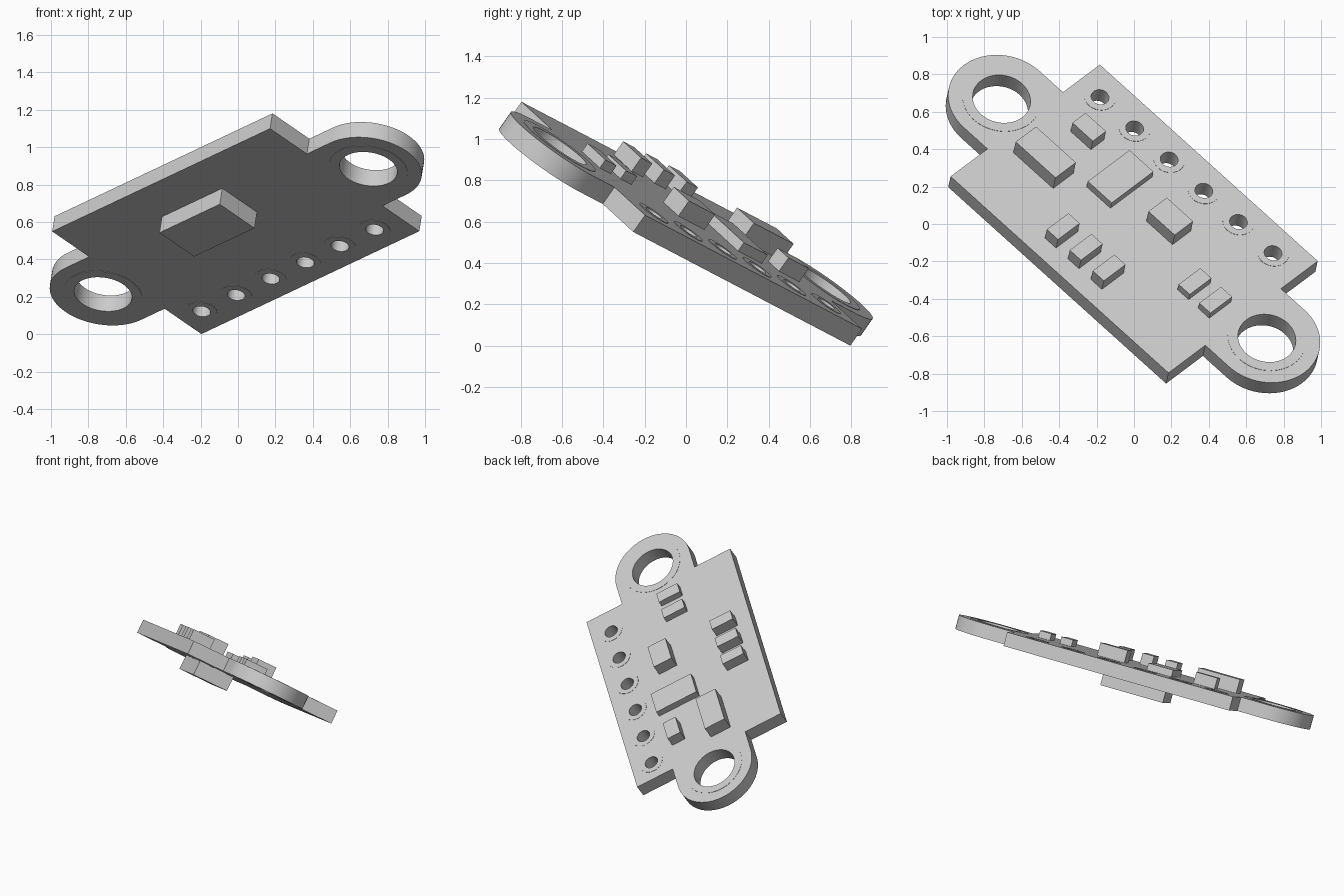
import bpy, bmesh, math
from mathutils import Matrix, Vector

default = bpy.data.objects.get("Cube")
if default:
    bpy.data.objects.remove(default, do_unlink=True)

grey = bpy.data.materials.new("light grey")
grey.use_nodes = True
grey.diffuse_color = (0.6, 0.6, 0.6, 1)
grey.node_tree.nodes["Principled BSDF"].inputs["Base Color"].default_value = (0.6, 0.6, 0.6, 1)

# Tilted board frame: local x runs along the pin row, local z leaves the top face
along = Vector((0.701, -0.632, 0.331)).normalized()
across = Vector((0.699, 0.527, -0.483))
across = (across - along * across.dot(along)).normalized()
normal = along.cross(across)
FRAME = Matrix((along, across, normal)).transposed().to_4x4()
FRAME.translation = (0.001, 0.028, 0.631)

THICK = 0.1
HALF_L, HALF_W = 0.831, 0.569
EAR_X, EAR_R, EAR_HOLE = 1.012, 0.288, 0.156
PIN_Y, PIN_R = 0.419, 0.048
PINS = [-0.68 + 0.264 * i for i in range(6)]


def arc(cx, cy, r, start=0.0, sweep=2 * math.pi, n=48):
    count = n if sweep > 6 else n + 1
    return [(cx + r * math.cos(start + sweep * i / n),
             cy + r * math.sin(start + sweep * i / n)) for i in range(count)]


def plate(name, loops, top, thick):
    """Extrude filled outlines (inner loops become holes)."""
    curve = bpy.data.curves.new(name, "CURVE")
    curve.dimensions = "2D"
    curve.fill_mode = "BOTH"
    curve.extrude = thick / 2
    for pts in loops:
        spline = curve.splines.new("POLY")
        spline.points.add(len(pts) - 1)
        for p, (x, y) in zip(spline.points, pts):
            p.co = (x, y, 0, 1)
        spline.use_cyclic_u = True
    temp = bpy.data.objects.new(name, curve)
    bpy.context.collection.objects.link(temp)
    mesh = bpy.data.meshes.new_from_object(temp.evaluated_get(bpy.context.evaluated_depsgraph_get()))
    bpy.data.objects.remove(temp, do_unlink=True)
    bm = bmesh.new()
    bm.from_mesh(mesh)
    bmesh.ops.remove_doubles(bm, verts=bm.verts, dist=1e-5)
    bmesh.ops.recalc_face_normals(bm, faces=bm.faces)
    bmesh.ops.translate(bm, verts=bm.verts, vec=(0, 0, top - thick / 2))
    return finish(name, bm, smooth=True)


def box(name, x, y, length, width, height, base=0.0):
    bm = bmesh.new()
    bmesh.ops.create_cube(bm, size=1)
    bmesh.ops.scale(bm, verts=bm.verts, vec=(length, width, height))
    bmesh.ops.translate(bm, verts=bm.verts, vec=(x, y, base + height / 2))
    return finish(name, bm)


def finish(name, bm, smooth=False):
    mesh = bpy.data.meshes.new(name)
    bm.to_mesh(mesh)
    bm.free()
    mesh.materials.append(grey)
    obj = bpy.data.objects.new(name, mesh)
    bpy.context.collection.objects.link(obj)
    obj.matrix_world = FRAME
    if smooth:
        bpy.ops.object.select_all(action="DESELECT")
        obj.select_set(True)
        bpy.context.view_layer.objects.active = obj
        bpy.ops.object.shade_smooth_by_angle(angle=math.radians(30))
    return obj


# Board with a rounded mounting ear at each end, drilled through
half = [(HALF_L, -HALF_W), (HALF_L, -EAR_R)]
half += arc(EAR_X, 0, EAR_R, -math.pi / 2, math.pi, 32)
half += [(HALF_L, EAR_R), (HALF_L, HALF_W)]
outline = half + [(-x, -y) for x, y in half]
holes = [arc(s * EAR_X, 0, EAR_HOLE) for s in (-1, 1)]
holes += [arc(x, PIN_Y, PIN_R, n=32) for x in PINS]
plate("board", [outline] + holes, 0, THICK)

# Thin ring pads on both faces
rings = [(s * EAR_X, 0, EAR_HOLE, 0.211) for s in (-1, 1)]
rings += [(x, PIN_Y, PIN_R, 0.085) for x in PINS]
for side, top in (("top", 0.002), ("bottom", -THICK)):
    for i, (x, y, inner, outer) in enumerate(rings):
        plate(f"{side}_pad_{i + 1}", [arc(x, y, outer), arc(x, y, inner)], top, 0.002)

# Larger parts on the top face
box("end_block", -0.573, -0.12, 0.304, 0.155, 0.1)
box("flat_chip", -0.222, 0.109, 0.182, 0.318, 0.05)
box("middle_block", 0.152, 0.11, 0.2, 0.14, 0.09)
box("small_block", -0.547, 0.189, 0.155, 0.1, 0.08)

# Rows of small parts
for i in range(3):
    box(f"capacitor_{i + 1}", -0.178 + 0.175 * i, -0.378, 0.085, 0.165, 0.08)
for i in range(2):
    box(f"resistor_{i + 1}", 0.519 + 0.158 * i, -0.064, 0.085, 0.165, 0.048)

# Chip on the underside
box("underside_chip", -0.008, -0.192, 0.46, 0.265, 0.105, base=-THICK - 0.105)
